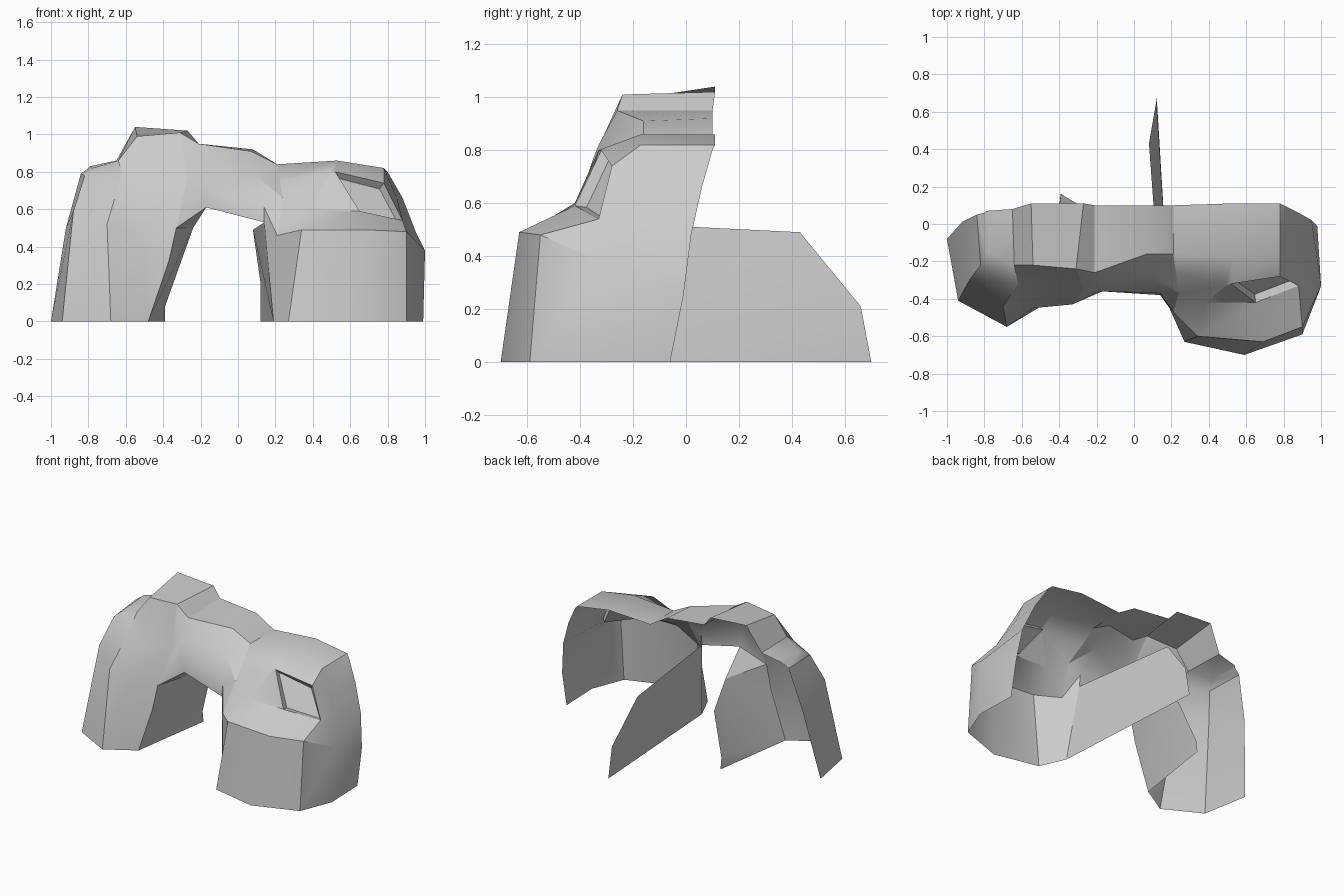
import bpy
import bmesh
import math

if "Cube" in bpy.data.objects:
    bpy.data.objects.remove(bpy.data.objects["Cube"], do_unlink=True)

UNIT = 0.01  # profile points are given in hundredths

# Single stone colour
stone = bpy.data.materials.new("grey_stone")
stone.use_nodes = True
grey = (0.6, 0.6, 0.6, 1)
stone.diffuse_color = grey
stone.node_tree.nodes["Principled BSDF"].inputs["Base Color"].default_value = grey


def finish(name, bm):
    """Turn a bmesh into a stone object with crisp creases and soft facets."""
    mesh = bpy.data.meshes.new(name)
    bm.to_mesh(mesh)
    bm.free()
    mesh.materials.append(stone)
    obj = bpy.data.objects.new(name, mesh)
    bpy.context.collection.objects.link(obj)
    bpy.ops.object.select_all(action="DESELECT")
    obj.select_set(True)
    bpy.context.view_layer.objects.active = obj
    bpy.ops.object.shade_smooth_by_angle(angle=math.radians(30))
    return obj


def add_points(bm, points):
    return [bm.verts.new([value * UNIT for value in point]) for point in points]


def loft_shell(name, profiles, hollow=None):
    """Skin neighbouring upright profiles; optionally sink one facet as a hollow."""
    bm = bmesh.new()
    columns = [add_points(bm, profile) for profile in profiles]
    facets = {}
    for c, (left, right) in enumerate(zip(columns, columns[1:])):
        for r in range(len(left) - 1):
            facets[c, r] = bm.faces.new((left[r], right[r], right[r + 1], left[r + 1]))
    bm.normal_update()
    if hollow:
        bmesh.ops.inset_individual(bm, faces=[facets[hollow]], thickness=0.02, depth=-0.04)
    bmesh.ops.remove_doubles(bm, verts=bm.verts[:], dist=0.001)
    return finish(name, bm)


def flat_wall(name, outline):
    """Single-sided slab face closing the inside of a pillar."""
    bm = bmesh.new()
    face = bm.faces.new(add_points(bm, outline))
    bmesh.ops.triangulate(bm, faces=[face])
    return finish(name, bm)


# Each profile climbs from the foot, over the brow, to the back rim
right_pillar = [  # on the -x side
    [(-100, -8, 0), (-92, 1, 50), (-84, 5, 79), (-80, 6, 82), (-79, 7, 83)],
    [(-94, -41, 0), (-88, -30, 59), (-82, -22, 78), (-78, -15, 82), (-79, 7, 83)],
    [(-68, -55, 0), (-70, -44, 52), (-62, -32, 79), (-64, -22, 86), (-65, 8, 86)],
    [(-48, -43, 0), (-54, -45, 47), (-53, -32, 70), (-54, -22, 99), (-55, 11, 104)],
    [(-37, -43, 32), (-33, -43, 50), (-27, -35, 77), (-31, -24, 101), (-27, 11, 102)],
]

bridge = [
    [(-33, -43, 50)] + right_pillar[-1][1:],
    [(-17, -36, 61), (-19, -36, 70), (-22, -33, 82), (-21, -26, 95), (-21, 10, 95)],
    [(14, -38, 53), (14, -37, 61), (9, -28, 78), (7, -16, 91), (8, 10, 92)],
    [(19, -45, 0), (21, -47, 46), (24, -37, 66), (21, -16, 84), (21, 10, 84)],
]

left_pillar = [  # on the +x side
    [(19, -45, 0), (21, -47, 46), (24, -37, 66), (22, -26, 75), (21, -16, 84), (21, 10, 84)],
    [(27, -63, 0), (34, -60, 49), (38, -42, 60), (49, -33, 80), (53, -17, 86), (53, 11, 86)],
    [(59, -70, 0), (69, -63, 49), (65, -42, 59), (52, -32, 80), (53, -17, 86), (53, 11, 86)],
    [(90, -59, 0), (90, -55, 48), (88, -33, 54), (78, -28, 74), (78, -17, 82), (78, 11, 82)],
    [(99, -36, 0), (100, -33, 38), (88, -18, 53), (85, -17, 66), (78, -17, 82), (78, 11, 82)],
    [(98, -6, 0), (98, -1, 25), (95, 2, 48), (88, 6, 66), (80, 10, 80), (78, 11, 82)],
]

loft_shell("right_pillar", right_pillar)
loft_shell("bridge", bridge)
loft_shell("left_pillar", left_pillar, hollow=(2, 2))

# Passage walls under the arch
flat_wall("right_passage_wall", [
    (-48, -43, 0), (-39, 17, 0), (-39, 16, 8), (-29, 10, 36),
    (-24, -10, 50), (-17, -36, 61), (-33, -43, 50), (-37, -43, 32),
])
flat_wall("left_passage_wall", [
    (12, 70, 0), (19, -45, 0), (14, -38, 53), (8, 43, 49), (12, 66, 21),
])
